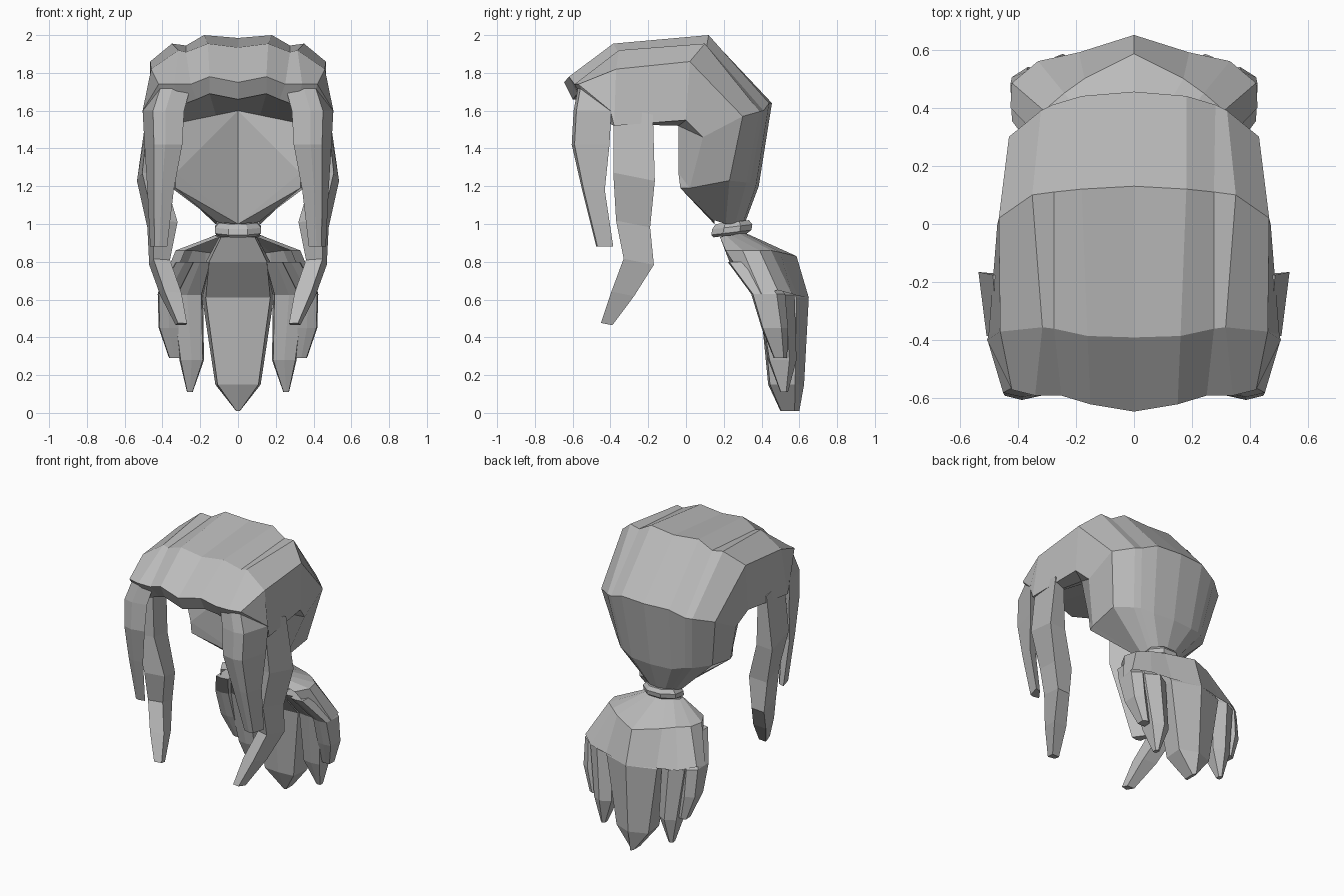
import bpy
import bmesh
from math import cos, sin, pi
from mathutils import Vector

default_cube = bpy.data.objects.get("Cube")
if default_cube:
    bpy.data.objects.remove(default_cube, do_unlink=True)

# One plain grey for everything
grey = bpy.data.materials.new("plain_grey")
grey.use_nodes = True
grey.diffuse_color = (.5, .5, .5, 1)
grey.node_tree.nodes["Principled BSDF"].inputs["Base Color"].default_value = grey.diffuse_color


def make_object(name, bm):
    """Turn a bmesh into a flat shaded object."""
    bmesh.ops.remove_doubles(bm, verts=bm.verts, dist=.0005)
    bmesh.ops.recalc_face_normals(bm, faces=bm.faces)
    mesh = bpy.data.meshes.new(name)
    bm.to_mesh(mesh)
    bm.free()
    mesh.materials.append(grey)
    obj = bpy.data.objects.new(name, mesh)
    bpy.context.collection.objects.link(obj)


def sheet(name, rows, extra_faces=()):
    """Mirrored skin through rows of points, with a few closing faces."""
    bm = bmesh.new()
    for upper, lower in zip(rows, rows[1:]):
        for i in range(len(upper) - 1):
            corners = (upper[i], upper[i + 1], lower[i + 1], lower[i])
            bm.faces.new([bm.verts.new(p) for p in corners])
    for corners in extra_faces:
        bm.faces.new([bm.verts.new(p) for p in corners])
    bmesh.ops.mirror(bm, geom=bm.verts[:] + bm.edges[:] + bm.faces[:],
                     axis='X', merge_dist=.001)
    make_object(name, bm)


def loft(name, section, rings, side=1, slope=0):
    """Sweep a section through rings of (x, y, z, half width, half depth)."""
    bm = bmesh.new()
    previous = None
    count = len(section)
    for x, y, z, half_width, half_depth in rings:
        current = [bm.verts.new((side * (x + u * half_width),
                                 y + v * half_depth,
                                 z + slope * v * half_depth))
                   for u, v in section]
        if previous:
            for i in range(count):
                j = (i + 1) % count
                bm.faces.new((previous[i], previous[j], current[j], current[i]))
        else:
            bm.faces.new(current)
        previous = current
    bm.faces.new(previous)
    make_object(name, bm)


# Swept back cap: rows run front to neck, points run centre to side
lip = [(0, -.6, 1.66), (.15, -.575, 1.69), (.22, -.54, 1.66),
       (.3, -.53, 1.63), (.38, -.5, 1.6), (.46, -.4, 1.53)]
fringe = [(0, -.645, 1.75), (.15, -.62, 1.78), (.25, -.59, 1.74),
          (.34, -.59, 1.74), (.42, -.57, 1.74), (.505, -.4, 1.6)]
crown_front = [(0, -.39, 1.935), (.16, -.385, 1.955), (.275, -.36, 1.91),
               (.315, -.355, 1.92), (.46, -.37, 1.82), (.5, -.38, 1.52)]
crown_back = [(0, .13, 1.985), (.18, .12, 2), (.275, .11, 1.945),
              (.35, .1, 1.955), (.465, .02, 1.86), (.47, 0, 1.55)]
back = [(0, .455, 1.64), (.18, .44, 1.64), (.28, .41, 1.6),
        (.32, .39, 1.595), (.43, .3, 1.57), (.44, .09, 1.46)]
nape = [(0, .385, 1.2), (.15, .37, 1.2), (.23, .34, 1.22),
        (.27, .32, 1.22), (.36, .23, 1.23), (.35, .02, 1.19)]
neck = [(0, .31, 1), (.05, .3, 1), (.08, .28, 1),
        (.1, .26, 1), (.12, .21, 1), (.1, .15, 1.02)]

# Inside of the cap: a ceiling from lip to apex and a wall down to the neck
apex, hollow, gather = (0, .12, 1.6), (0, .15, 1), (.11, .15, 1.01)
ear_top, rim_top, rim_low = (.39, -.04, 1.52), (.33, -.04, 1.27), (.33, -.03, 1.19)
ceiling = [Vector(apex).lerp(ear_top, t) for t in (0, .3, .55, .7, .85, 1)]
sheet("hair_cap", (ceiling, lip, fringe, crown_front, crown_back, back, nape, neck),
      ((apex, ear_top, rim_top), (apex, rim_top, hollow),
       (rim_top, rim_low, hollow), (rim_low, gather, hollow),
       (rim_low, nape[-1], neck[-1], gather), (rim_top, rim_low, nape[-1]),
       (ear_top, rim_top, nape[-1], back[-1]), (ear_top, back[-1], crown_back[-1]),
       (lip[-1], ear_top, crown_back[-1], crown_front[-1]),
       (lip[-1], crown_front[-1], fringe[-1])))

# Hair tie: a bulging octagonal band
octagon = [(cos(pi * (k + .5) / 4), sin(pi * (k + .5) / 4)) for k in range(8)]
loft("hair_tie", octagon,
     [(0, .235, .94, .11, .095), (0, .24, .955, .132, .115),
      (0, .245, .985, .132, .115), (0, .245, 1.01, .11, .095)], slope=.12)

# Full top of the ponytail, from the tie over the shoulder
gathered = [(0, .32, .95), (.06, .31, .95), (.1, .28, .95),
            (.12, .24, .94), (.12, .21, .94), (.1, .18, .93)]
shoulder = [(0, .585, .83), (.17, .5, .85), (.24, .45, .86),
            (.31, .39, .86), (.33, .3, .86), (.28, .21, .86)]
widest = [(0, .65, .61), (.19, .59, .62), (.33, .56, .63),
          (.42, .485, .65), (.425, .4, .63), (.38, .37, .61)]
sheet("ponytail_top", (gathered, shoulder, widest))

# Middle lock of the ponytail
ridged = [(-1, .5), (0, 1), (1, .5), (.9, -.9), (0, -1), (-.9, -.9)]
loft("ponytail_middle_lock", ridged,
     [(0, .24, .93, .1, .06), (0, .39, .8, .17, .16), (0, .52, .61, .19, .13),
      (0, .53, .15, .12, .095), (0, .55, .01, .01, .05)])

front_section = [(-1, -.8), (-.1, -1), (.5, -.85), (1, 1), (.1, .7)]
side_section = [(-1, -.6), (.6, -1), (1, 1), (-.8, .9)]

for label, side in (("left", 1), ("right", -1)):
    # Long locks framing the face
    loft(label + "_front_lock", front_section,
         [(.355, -.485, 1.73, .105, .085), (.395, -.495, 1.6, .11, .1),
          (.395, -.505, 1.42, .1, .1), (.41, -.49, 1.18, .07, .06),
          (.42, -.43, .88, .045, .045)], side)
    loft(label + "_side_lock", side_section,
         [(.445, -.28, 1.6, .04, .105), (.465, -.275, 1.25, .07, .11),
          (.4, -.28, 1, .08, .09), (.415, -.25, .8, .055, .08),
          (.355, -.335, .63, .055, .06), (.3, -.42, .47, .03, .03)],
         side, slope=-.2)
    # Side locks of the ponytail, flush with the edge of its top
    loft(label + "_ponytail_inner_lock", ridged,
         [(.2, .34, .8, .06, .09), (.27, .475, .625, .085, .1),
          (.245, .51, .28, .065, .075), (.255, .52, .11, .015, .02)], side)
    loft(label + "_ponytail_outer_lock", ridged,
         [(.28, .3, .8, .05, .08), (.37, .435, .63, .055, .09),
          (.365, .47, .45, .055, .07), (.335, .5, .29, .03, .035)], side)
